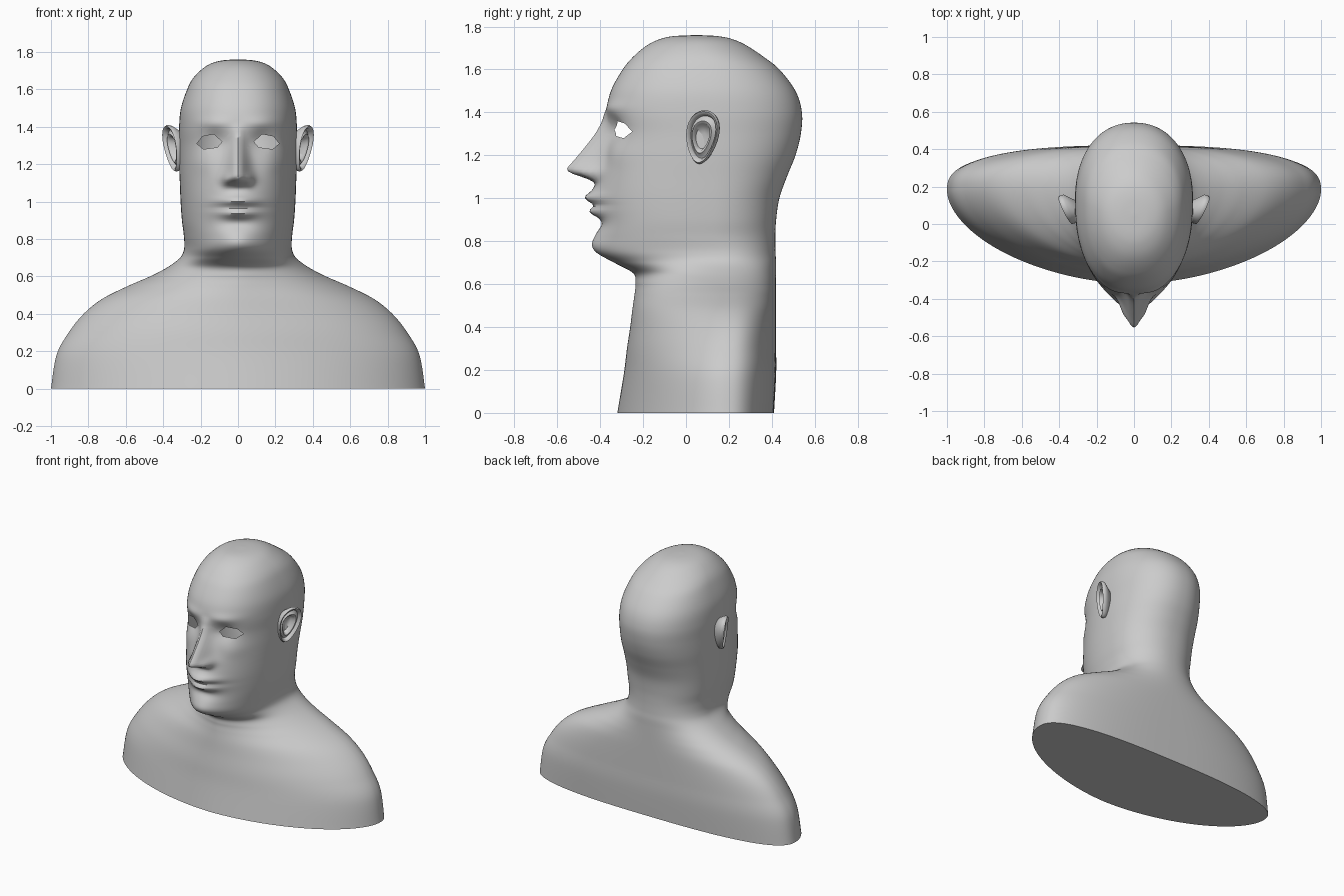
import bpy, bmesh, math
from mathutils import Vector

cube = bpy.data.objects.get("Cube")
if cube:
    bpy.data.objects.remove(cube, do_unlink=True)

clay = bpy.data.materials.new("clay_grey")
clay.use_nodes = True
GREY = (0.6, 0.6, 0.6, 1)
clay.diffuse_color = GREY
clay.node_tree.nodes["Principled BSDF"].inputs["Base Color"].default_value = GREY

# Cross-sections: height, half width, front y, back y, widest y, front and back roundness
TORSO = [
    (0, 1, -.32, .41, .18, 1.8, 2.7),
    (.18, .97, -.29, .42, .18, 1.8, 2.7),
    (.3, .905, -.275, .42, .19, 1.8, 2.6),
    (.4, .825, -.26, .42, .2, 1.75, 2.5),
    (.48, .725, -.25, .42, .2, 1.7, 2.4),
    (.55, .585, -.24, .42, .2, 1.65, 2.2),
    (.6, .47, -.235, .42, .2, 1.7, 2.1),
    (.65, .375, -.245, .42, .19, 1.8, 2.1),
    (.7, .31, -.33, .42, .17, 1.9, 2.2),
]
HEAD = [
    (.75, .288, -.395, .417, .15, 2, 2.2),
    (.82, .29, -.4, .416, .12, 2.1, 2.2),
    (.9, .3, -.395, .42, .12, 2.2, 2.2),
    (1, .307, -.405, .435, .12, 2.2, 2.2),
    (1.1, .311, -.4, .47, .12, 2.2, 2.2),
    (1.2, .315, -.38, .51, .12, 2.2, 2.2),
    (1.3, .315, -.365, .535, .12, 2.25, 2.2),
    (1.4, .315, -.37, .54, .12, 2.3, 2.2),
    (1.5, .305, -.35, .51, .11, 2.3, 2.2),
    (1.6, .272, -.295, .435, .1, 2.3, 2.2),
    (1.66, .24, -.245, .36, .09, 2.2, 2.1),
    (1.71, .19, -.185, .285, .07, 2.1, 2),
    (1.74, .14, -.125, .22, .06, 2, 2),
    (1.755, .08, -.06, .15, .05, 2, 2),
    (1.76, .01, .04, .06, .05, 2, 2),
]


def spline(rows, steps):
    """Smooth run of cross-sections through the given ones."""
    out = []
    for i in range(len(rows) - 1):
        a, b = rows[max(i - 1, 0)], rows[i]
        c, d = rows[i + 1], rows[min(i + 2, len(rows) - 1)]
        for s in range(steps):
            t = s / steps
            out.append([q + t / 2 * (r - p + t * (2 * p - 5 * q + 4 * r - w
                        + t * (3 * (q - r) + w - p)))
                        for p, q, r, w in zip(a, b, c, d)])
    return out + [list(rows[-1])]


def power(value, exponent):
    return math.copysign(abs(value) ** exponent, value)


def bump(x, z, cx, cz, width, height):
    return math.exp(-((x - cx) / width) ** 2 - ((z - cz) / height) ** 2)


def ramp(z, points):
    """Piecewise straight line through (height, value) points."""
    for (z0, v0), (z1, v1) in zip(points, points[1:]):
        if z0 <= z <= z1:
            return v0 + (v1 - v0) * (z - z0) / (z1 - z0)
    return 0


NOSE = [(1.07, 0), (1.09, .045), (1.12, .145), (1.14, .16), (1.25, .09), (1.36, .022), (1.42, 0)]


def relief(x, z):
    """How far the face stands forward of the plain skull."""
    x = abs(x)
    bridge = .032 + .03 * min(max((1.36 - z) / .24, 0), 1)
    out = ramp(z, NOSE) * math.exp(-(x / bridge) ** 2)
    out += .03 * bump(x, z, .06, 1.115, .022, .03)        # nostril wings
    out += .04 * bump(x, z, 0, .99, .11, .09)             # muzzle
    out += .028 * bump(x, z, 0, 1.005, .1, .022)          # upper lip
    out += .024 * bump(x, z, 0, .935, .09, .02)           # lower lip
    out -= .014 * bump(x, z, 0, .968, .12, .012)          # mouth line
    out -= .015 * bump(x, z, 0, .885, .09, .03)           # hollow below the lip
    out += .036 * bump(x, z, 0, .785, .11, .06)           # chin
    out -= .03 * bump(x, z, .125, 1.325, .065, .055)      # eye socket
    out += .012 * bump(x, z, .13, 1.42, .09, .03)         # brow
    out += .012 * bump(x, z, .19, 1.2, .07, .06)          # cheekbone
    return out


def loft(bm, rings):
    """Skin closed rings of points and cap both ends."""
    loops = [[bm.verts.new(p) for p in ring] for ring in rings]
    for low, high in zip(loops, loops[1:]):
        for i in range(len(low)):
            bm.faces.new((low[i - 1], low[i], high[i], high[i - 1]))
    bm.faces.new(loops[0])
    bm.faces.new(loops[-1])
    bmesh.ops.recalc_face_normals(bm, faces=bm.faces)


def finish(bm, name, angle):
    mesh = bpy.data.meshes.new(name)
    bm.to_mesh(mesh)
    bm.free()
    mesh.materials.append(clay)
    ob = bpy.data.objects.new(name, mesh)
    bpy.context.collection.objects.link(ob)
    bpy.ops.object.select_all(action="DESELECT")
    ob.select_set(True)
    bpy.context.view_layer.objects.active = ob
    bpy.ops.object.shade_smooth_by_angle(angle=math.radians(angle))
    return ob


# Head and shoulders in one skin
SEGMENTS = 160
rings = []
for z, w, front, back, mid, n_front, n_back in spline(TORSO + HEAD, 8):
    ring = []
    for i in range(SEGMENTS):
        t = math.tau * i / SEGMENTS
        c, s = math.cos(t), math.sin(t)
        n = n_back if s > 0 else n_front
        x = w * power(c, 2 / n)
        y = mid + (back - mid if s > 0 else mid - front) * power(s, 2 / n)
        if s < 0 and z > .66:
            y -= relief(x, z)
        ring.append((x, y, z))
    rings.append(ring)
bm = bmesh.new()
loft(bm, rings)

# Open eyes, cut along the lid outline
LID = [(.22, 1.31), (.19, 1.348), (.13, 1.36), (.085, 1.32), (.11, 1.29), (.185, 1.28)]
for side in (1, -1):
    lid = [Vector((side * x, 0, z)) for x, z in LID]
    middle = sum(lid, Vector()) / len(lid)
    planes = []
    for a, b in zip(lid, lid[1:] + lid[:1]):
        normal = (b - a).cross(Vector((0, 1, 0)))
        if normal.dot(middle - a) > 0:
            normal.negate()
        planes.append((a, normal))
    for a, normal in planes:
        near = [f for f in bm.faces if f.calc_center_median().y < -.1
                and abs(f.calc_center_median().x - middle.x) < .1
                and abs(f.calc_center_median().z - middle.z) < .07]
        geom = set(near)
        for f in near:
            geom.update(f.edges, f.verts)
        bmesh.ops.bisect_plane(bm, geom=list(geom), plane_co=a, plane_no=normal, dist=1e-5)
    opening = [f for f in bm.faces if f.calc_center_median().y < -.1
               and all((f.calc_center_median() - a).dot(n) < 0 for a, n in planes)]
    bmesh.ops.delete(bm, geom=opening, context="FACES")
finish(bm, "head_and_shoulders", 50)

# Ears: loops of size, lift and forward shift, from the root over the rim into the bowl
EAR = [(.55, -.07, -.03), (.8, -.04, -.015), (.96, -.018, 0), (1, 0, 0), (.95, .012, 0),
       (.86, .008, 0), (.79, -.014, 0), (.7, -.01, 0), (.6, .002, -.003), (.5, -.004, -.006),
       (.42, -.03, -.008), (.15, -.036, -.008)]
along = Vector((.42, .9, 0)).normalized()
outward = Vector((along.y, -along.x, 0))
for side, name in ((1, "left_ear"), (-1, "right_ear")):
    rings = []
    for size, lift, shift in EAR:
        ring = []
        for i in range(40):
            t = math.tau * i / 40
            u = size * .08 * math.cos(t) * (1 + .25 * math.sin(t)) + shift
            v = size * .125 * math.sin(t)
            p = Vector((.352 + .18 * v, .075 + .1 * v, 1.285 + v)) + along * u + outward * lift
            ring.append((side * p.x, p.y, p.z))
        rings.append(ring)
    bm = bmesh.new()
    loft(bm, rings)
    finish(bm, name, 60)
